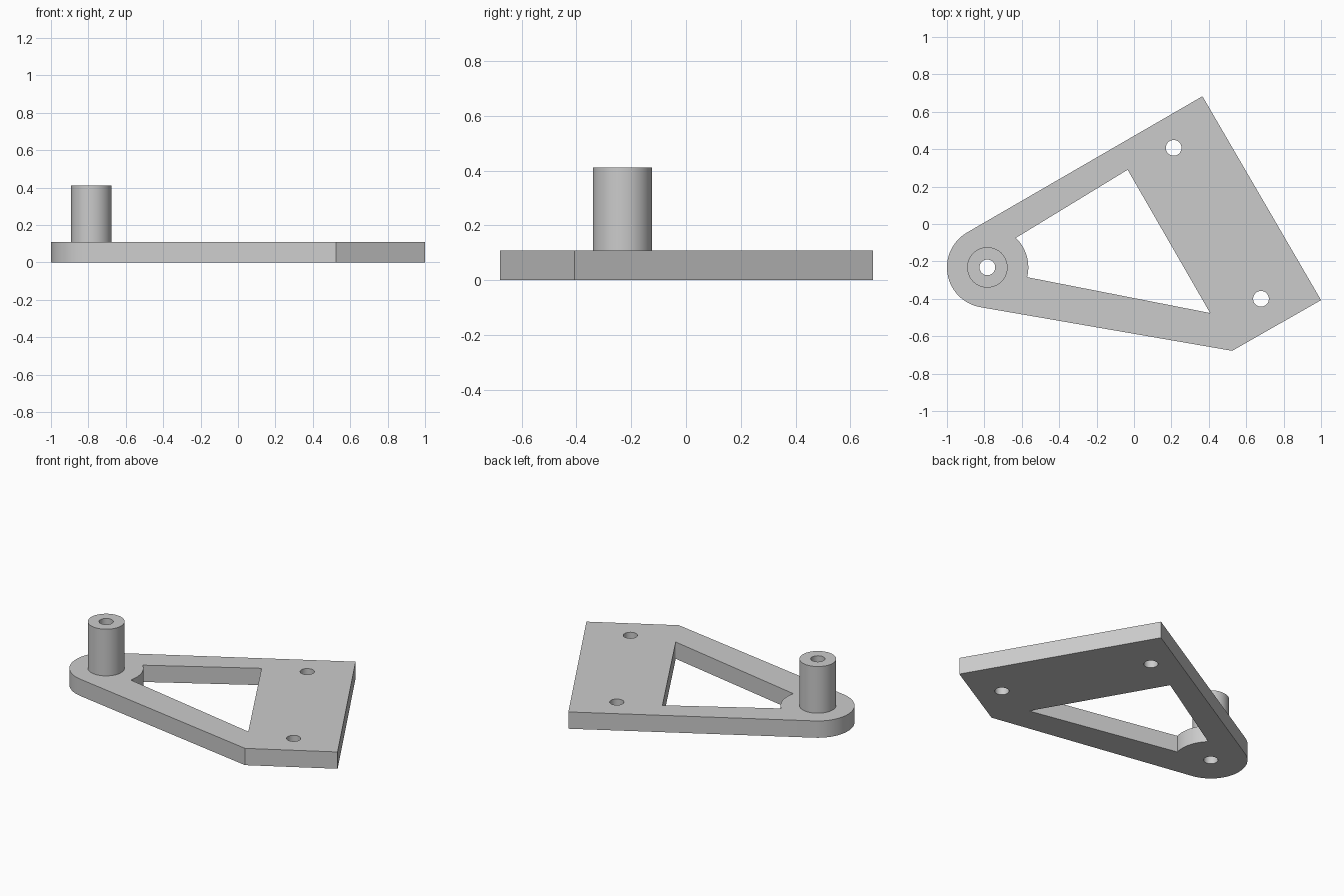
import bpy
import bmesh
from math import sin, cos, radians, pi
from mathutils import Vector

cube = bpy.data.objects.get("Cube")
if cube:
    bpy.data.objects.remove(cube, do_unlink=True)

THICK, TOP = 0.109, 0.412
PIVOT = (-0.784, -0.232)
END_R, BOSS_R, HOLE_R = 0.216, 0.108, 0.042
BOLTS = [(0.212, 0.407), (0.679, -0.4)]
SIDES = 64

grey = bpy.data.materials.new("light grey")
grey.use_nodes = True
grey.diffuse_color = (0.6, 0.6, 0.6, 1)
grey.node_tree.nodes["Principled BSDF"].inputs["Base Color"].default_value = (0.6, 0.6, 0.6, 1)


def arc(center, r, start, end, steps):
    """Points along an arc, angles in degrees."""
    angles = [radians(start + (end - start) * i / steps) for i in range(steps + 1)]
    return [(center[0] + r * cos(a), center[1] + r * sin(a)) for a in angles]


def finish(name, bm):
    bmesh.ops.recalc_face_normals(bm, faces=bm.faces)
    mesh = bpy.data.meshes.new(name)
    bm.to_mesh(mesh)
    bm.free()
    mesh.materials.append(grey)
    obj = bpy.data.objects.new(name, mesh)
    bpy.context.collection.objects.link(obj)
    bpy.ops.object.select_all(action="DESELECT")
    obj.select_set(True)
    bpy.context.view_layer.objects.active = obj
    bpy.ops.object.shade_smooth_by_angle(angle=radians(30))
    return obj


# Plate outline: rounded pivot end, tangent arms and the square mounting end
outline = arc(PIVOT, END_R, 120, 260, 32) + [(0.525, -0.678), (1.0, -0.407), (0.366, 0.683)]
# Triangular window, its narrow end following the pivot end
window = arc(PIVOT, END_R + 0.003, -13.8, 46, 16) + [(-0.034, 0.29), (0.407, -0.476)]
# Bolt holes and pivot bore
holes = [arc(c, HOLE_R, 0, 360, SIDES)[:-1] for c in BOLTS + [PIVOT]]

bm = bmesh.new()
edges = []
for loop in [outline, window] + holes:
    verts = [bm.verts.new((x, y, 0)) for x, y in loop]
    edges += [bm.edges.new((verts[i - 1], verts[i])) for i in range(len(verts))]
bmesh.ops.triangle_fill(bm, edges=edges, use_beauty=True, normal=(0, 0, 1))
raised = bmesh.ops.extrude_face_region(bm, geom=bm.faces[:], use_keep_orig=True)
top_verts = [g for g in raised["geom"] if isinstance(g, bmesh.types.BMVert)]
bmesh.ops.translate(bm, verts=top_verts, vec=(0, 0, THICK))
finish("bracket_plate", bm)

# Hollow pivot post, spun from its wall profile
bm = bmesh.new()
profile = [(HOLE_R, THICK), (HOLE_R, TOP), (BOSS_R, TOP), (BOSS_R, THICK)]
verts = [bm.verts.new((PIVOT[0] + r, PIVOT[1], z)) for r, z in profile]
rim = [bm.edges.new(pair) for pair in zip(verts, verts[1:])]
bmesh.ops.spin(bm, geom=verts + rim, cent=Vector((*PIVOT, 0)), axis=(0, 0, 1),
               angle=2 * pi, steps=SIDES, use_duplicate=False)
bmesh.ops.remove_doubles(bm, verts=bm.verts, dist=0.0005)
finish("pivot_post", bm)
